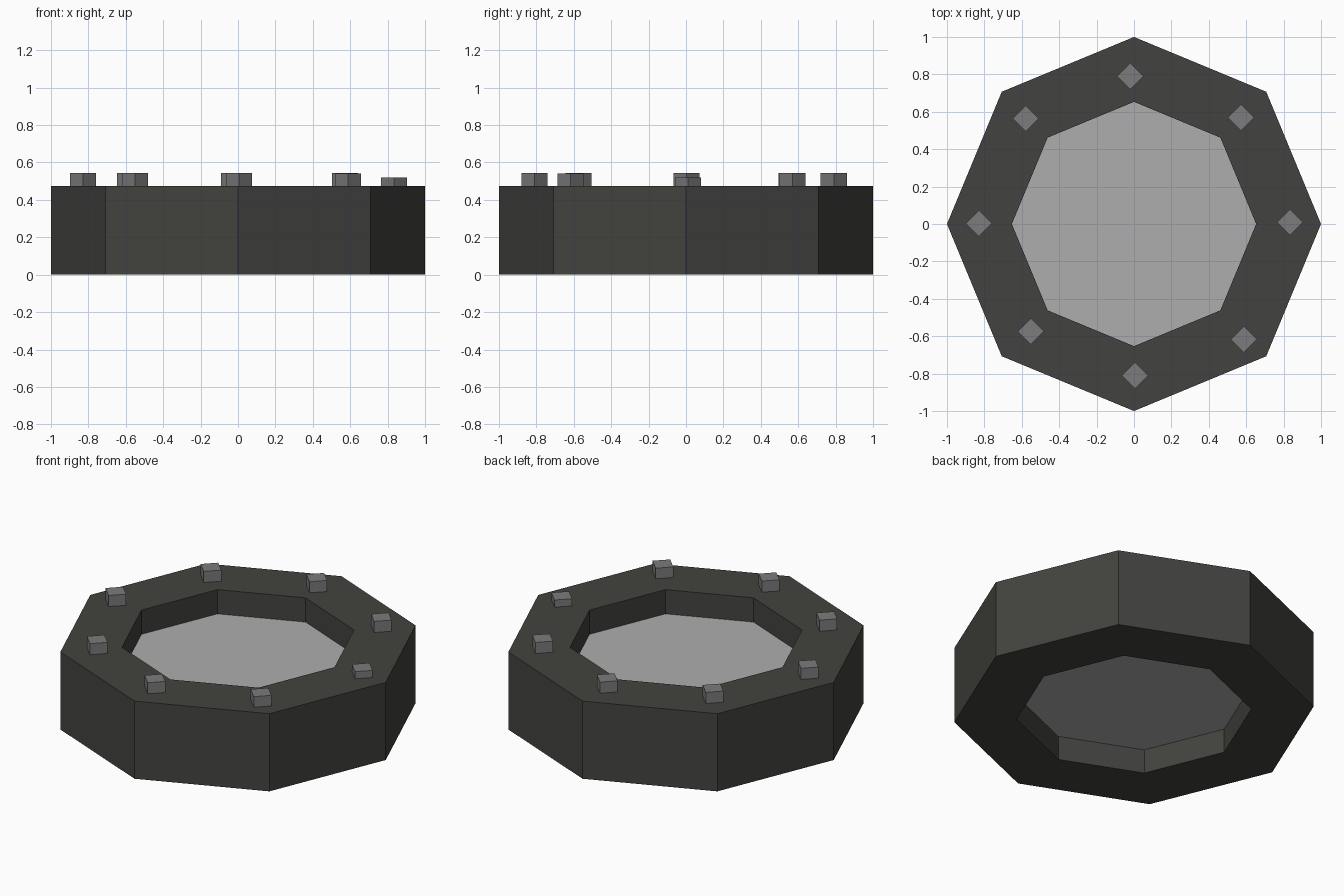
import bpy, bmesh
from math import cos, sin, pi

if "Cube" in bpy.data.objects:
    bpy.data.objects.remove(bpy.data.objects["Cube"])

HEIGHT, OUTER, INNER, RECESS = 0.475, 1.0, 0.653, 0.148


def material(name, rgb):
    mat = bpy.data.materials.new(name)
    mat.diffuse_color = (*rgb, 1)
    mat.use_nodes = True
    mat.node_tree.nodes["Principled BSDF"].inputs["Base Color"].default_value = mat.diffuse_color
    return mat


def lathe(name, profile, mat, sides=8):
    """Spin a closed (radius, z) profile into a flat-faced ring."""
    bm = bmesh.new()
    rings = [[bm.verts.new((r * cos(2 * pi * i / sides), r * sin(2 * pi * i / sides), z))
              for r, z in profile] for i in range(sides)]
    n = len(profile)
    for i in range(sides):
        a, b = rings[i], rings[(i + 1) % sides]
        for j in range(n):
            k = (j + 1) % n
            bm.faces.new((a[j], b[j], b[k], a[k]))
    bmesh.ops.recalc_face_normals(bm, faces=bm.faces)
    return finish(name, bm, mat)


def prism(name, sides, radius, z0, z1, mat, x=0, y=0):
    """Upright prism with a corner pointing along +x."""
    bm = bmesh.new()
    base = bm.faces.new([bm.verts.new((radius * cos(2 * pi * i / sides),
                                       radius * sin(2 * pi * i / sides), z0))
                         for i in range(sides)])
    top = bmesh.ops.extrude_face_region(bm, geom=[base], use_keep_orig=True)["geom"]
    bmesh.ops.translate(bm, vec=(0, 0, z1 - z0),
                        verts=[v for v in top if isinstance(v, bmesh.types.BMVert)])
    bmesh.ops.recalc_face_normals(bm, faces=bm.faces)
    obj = finish(name, bm, mat)
    obj.location = (x, y, 0)
    return obj


def finish(name, bm, mat):
    mesh = bpy.data.meshes.new(name)
    bm.to_mesh(mesh)
    bm.free()
    if mat:
        mesh.materials.append(mat)
    obj = bpy.data.objects.new(name, mesh)
    bpy.context.collection.objects.link(obj)
    return obj


dark = material("dark_metal", (0.055, 0.055, 0.05))
bolt_grey = material("bolt_grey", (0.2, 0.2, 0.205))

# Octagonal frame
lathe("frame", [(OUTER, 0), (OUTER, HEIGHT), (INNER, HEIGHT), (INNER, 0)], dark)

# Recessed pane, inset equally from top and bottom
prism("pane", 8, INNER, RECESS, HEIGHT - RECESS,
      material("pane_grey", (0.42, 0.42, 0.42)))

# Loosely placed bolts at the frame corners, one sitting lower
bolts = [(0.834, 0.01, 0.519), (0.572, 0.569, 0.543), (-0.02, 0.79, 0.543),
         (-0.578, 0.564, 0.543), (-0.829, 0.003, 0.543), (-0.551, -0.574, 0.543),
         (0.005, -0.81, 0.543), (0.588, -0.617, 0.54)]
for i, (x, y, top) in enumerate(bolts):
    prism(f"bolt_{i + 1}", 4, 0.07, HEIGHT - 0.005, top, bolt_grey, x, y)
